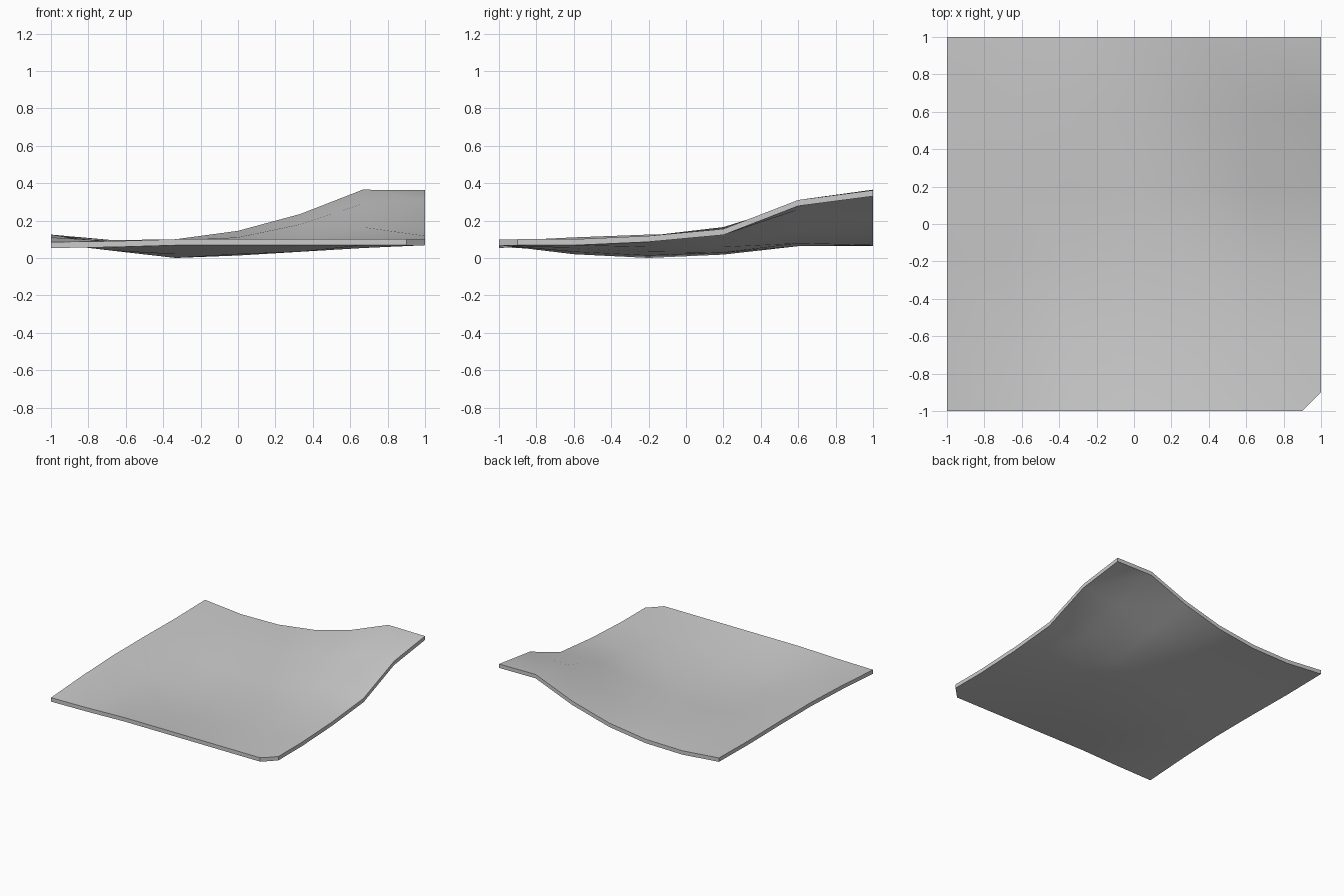
import bpy, bmesh
from mathutils import Vector

if "Cube" in bpy.data.objects:
    bpy.data.objects.remove(bpy.data.objects["Cube"])

# Top-surface heights, rows front to back, columns left to right
HEIGHTS = [
    (.085, .09, .10, .10, .10, .10, .10),
    (.11, .07, .052, .052, .065, .085, .10),
    (.125, .07, .032, .045, .065, .09, .118),
    (.125, .08, .05, .06, .09, .165, .155),
    (.12, .095, .095, .11, .18, .29, .31),
    (.125, .095, .10, .145, .235, .365, .362),
]
THICKNESS = .032
ROWS, COLS = len(HEIGHTS), len(HEIGHTS[0])

bm = bmesh.new()


def layer(drop):
    return [[bm.verts.new((-1 + 2 * i / (COLS - 1), -1 + 2 * j / (ROWS - 1), h - drop))
             for i, h in enumerate(row)] for j, row in enumerate(HEIGHTS)]


# Upper and lower skins of the uneven slab
top, bottom = layer(0), layer(THICKNESS)
for j in range(ROWS - 1):
    for i in range(COLS - 1):
        for s in (top, bottom):
            a, b, c, d = s[j][i], s[j][i + 1], s[j + 1][i + 1], s[j + 1][i]
            bm.faces.new((a, b, d))
            bm.faces.new((b, c, d))

# Thin rim joining the skins
rim = [(j, 0) for j in range(ROWS)] + [(ROWS - 1, i) for i in range(1, COLS)]
rim += [(j, COLS - 1) for j in reversed(range(ROWS - 1))]
rim += [(0, i) for i in reversed(range(1, COLS - 1))]
for (j, i), (q, p) in zip(rim, rim[1:] + rim[:1]):
    bm.faces.new((top[j][i], top[q][p], bottom[q][p], bottom[j][i]))

# Clipped front right corner
cut = bmesh.ops.bisect_plane(bm, geom=bm.verts[:] + bm.edges[:] + bm.faces[:],
                             plane_co=Vector((.95, -.95, 0)), plane_no=Vector((1, -1, 0)),
                             clear_outer=True)
bmesh.ops.holes_fill(bm, edges=[e for e in bm.edges if e.is_boundary], sides=0)
bmesh.ops.recalc_face_normals(bm, faces=bm.faces)

mesh = bpy.data.meshes.new("uneven_slab")
bm.to_mesh(mesh)
bm.free()
slab = bpy.data.objects.new("uneven_slab", mesh)
bpy.context.collection.objects.link(slab)
bpy.context.view_layer.objects.active = slab
slab.select_set(True)
bpy.ops.object.shade_smooth_by_angle()
